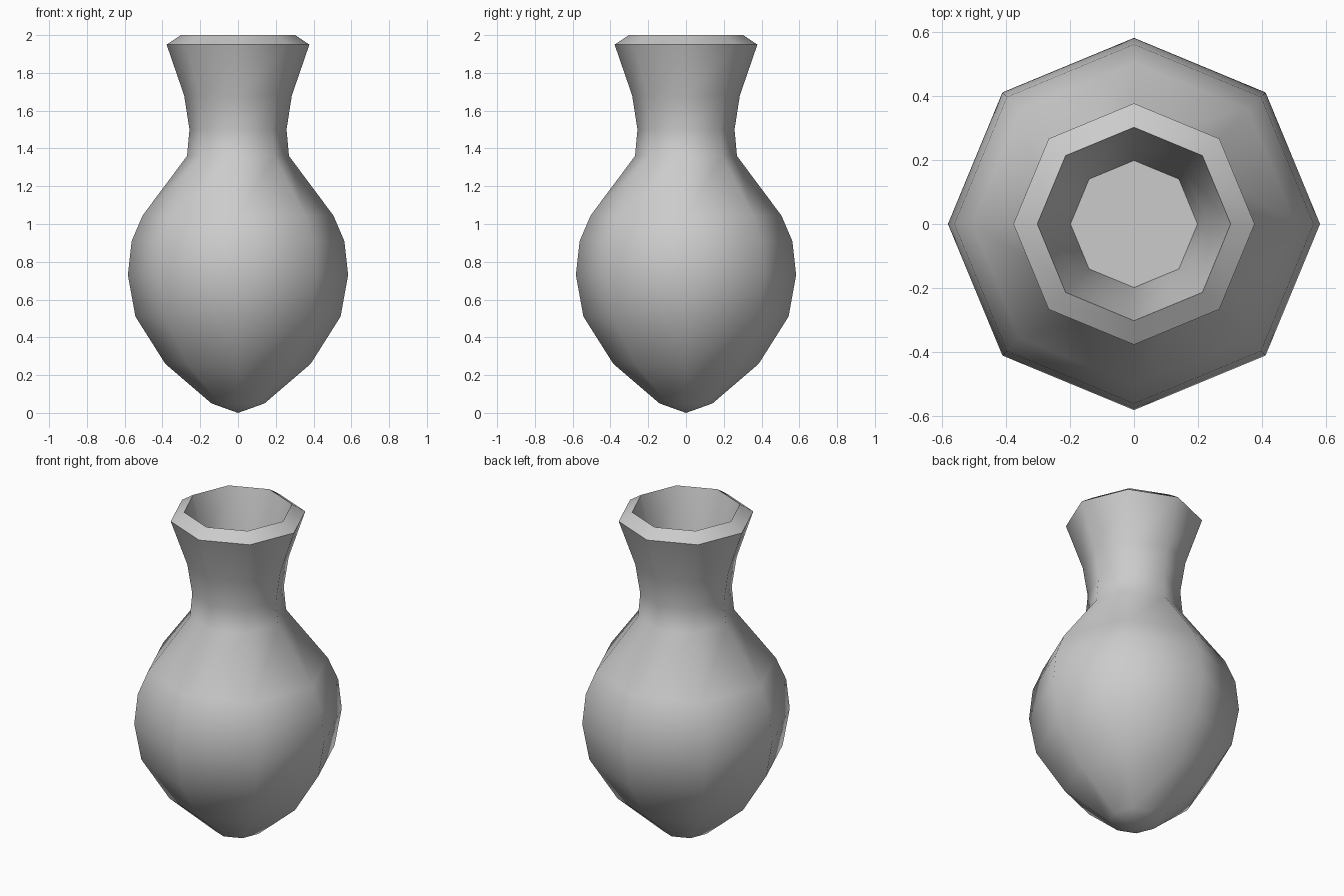
import bpy, bmesh
from math import cos, sin, pi, radians

if "Cube" in bpy.data.objects:
    bpy.data.objects.remove(bpy.data.objects["Cube"])

SIDES = 8

# Profile (radius, z): outer body, neck, bevelled rim, then inside of the neck
profile = [
    (0.14, 0.05), (0.385, 0.26), (0.543, 0.51), (0.583, 0.73),
    (0.563, 0.91), (0.505, 1.045), (0.27, 1.36), (0.257, 1.50),
    (0.285, 1.68), (0.378, 1.95), (0.303, 2.0), (0.23, 1.70), (0.199, 1.48),
]

bm = bmesh.new()
rings = [[bm.verts.new((r * cos(2 * pi * i / SIDES), r * sin(2 * pi * i / SIDES), z))
          for i in range(SIDES)] for r, z in profile]

# Walls between neighbouring rings
for a, b in zip(rings, rings[1:]):
    for i in range(SIDES):
        j = (i + 1) % SIDES
        bm.faces.new((a[i], a[j], b[j], b[i]))

# Pointed base
tip = bm.verts.new((0, 0, 0))
for i in range(SIDES):
    bm.faces.new((tip, rings[0][(i + 1) % SIDES], rings[0][i]))

# Flat floor inside the neck
bm.faces.new(rings[-1])
bmesh.ops.recalc_face_normals(bm, faces=bm.faces[:])

mesh = bpy.data.meshes.new("vase")
bm.to_mesh(mesh)
bm.free()
vase = bpy.data.objects.new("vase", mesh)
bpy.context.collection.objects.link(vase)

# Smooth body, sharp rim
bpy.context.view_layer.objects.active = vase
vase.select_set(True)
bpy.ops.object.shade_smooth_by_angle(angle=radians(55))
